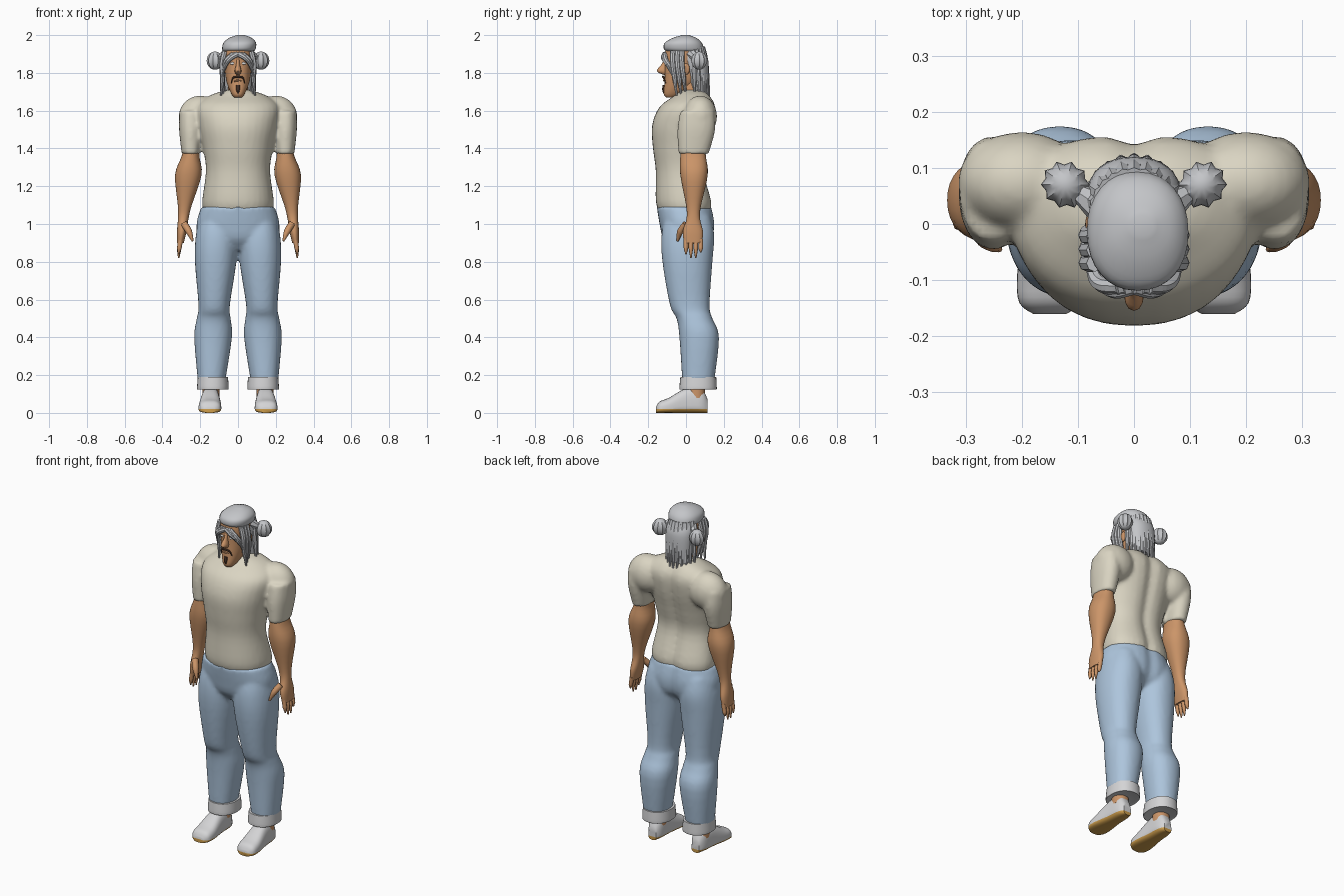
import bpy, bmesh, math
from mathutils import Matrix, Vector

if "Cube" in bpy.data.objects:
    bpy.data.objects.remove(bpy.data.objects["Cube"])


def material(name, red, green, blue):
    mat = bpy.data.materials.new(name)
    mat.use_nodes = True
    mat.diffuse_color = (red, green, blue, 1)
    shader = next(node for node in mat.node_tree.nodes if node.type == "BSDF_PRINCIPLED")
    shader.inputs["Base Color"].default_value = (red, green, blue, 1)
    return mat


cream = material("cream_cotton", .7, .66, .54)
denim = material("light_denim", .42, .56, .72)
skin = material("tan_skin", .6, .3, .14)
silver = material("silver_hair", .55, .56, .58)
canvas = material("pale_canvas", .66, .66, .67)
amber = material("amber_sole", .6, .33, .07)
brown = material("dark_beard", .1, .05, .03)
white = material("eye_white", .75, .75, .75)


def add_object(name, data, *materials):
    for mat in materials:
        data.materials.append(mat)
    obj = bpy.data.objects.new(name, data)
    bpy.context.collection.objects.link(obj)
    return obj


def finish(name, bm, *materials):
    bmesh.ops.recalc_face_normals(bm, faces=bm.faces)
    mesh = bpy.data.meshes.new(name)
    bm.to_mesh(mesh)
    bm.free()
    mesh.shade_smooth()
    mesh.set_sharp_from_angle(angle=math.radians(45))
    return add_object(name, mesh, *materials)


def smooth_rings(keys, steps=4):
    """Fill in rings along a smooth curve through the key rings."""
    rings = []
    last = len(keys) - 1
    for i in range(last):
        before, start, end, after = (
            Vector(keys[min(max(i + k, 0), last)]) for k in (-1, 0, 1, 2))
        for j in range(steps):
            t = j / steps
            leave, arrive = (end - before) / 2, (after - start) / 2
            bend = (end - start) * 3 - leave * 2 - arrive
            settle = (start - end) * 2 + leave + arrive
            rings.append(start + leave * t + bend * t ** 2 + settle * t ** 3)
    return rings + [Vector(keys[-1])]


def loft(bm, keys, x=0, top_x=None, side=1, power=2.2, widest=.5, sides=32,
         lengthwise=False, groove=0):
    """Skin over rings of (height, half width, front, back)."""
    top_x = x if top_x is None else top_x
    low, high = keys[0][0], keys[-1][0]
    rings = []
    for height, half, front, back in smooth_rings(keys):
        centre = x + (top_x - x) * (height - low) / (high - low)
        middle = front + (back - front) * widest
        ring = []
        for k in range(sides):
            angle = math.tau * k / sides
            c, s = (math.copysign(abs(w) ** (2 / power), w)
                    for w in (math.cos(angle), math.sin(angle)))
            across = centre + half * c
            depth = middle + s * (back - middle if s > 0 else middle - front)
            if s > 0:
                depth -= groove * math.exp(-(across / .035) ** 2)
            across *= side
            ring.append(bm.verts.new((across, height, depth) if lengthwise
                                     else (across, depth, height)))
        rings.append(ring)
    for lower, upper in zip(rings, rings[1:]):
        for k in range(sides):
            bm.faces.new((lower[k - 1], lower[k], upper[k], upper[k - 1]))
    bm.faces.new(rings[0])
    bm.faces.new(rings[-1])
    return bm


def part(name, mat, keys, **options):
    return finish(name, loft(bmesh.new(), keys, **options), mat)


def add_ball(bm, centre, size, ridge=1, turn=0):
    verts = bmesh.ops.create_uvsphere(bm, u_segments=20, v_segments=12, radius=1)["verts"]
    for v in verts:
        if round(math.atan2(v.co.y, v.co.x) / math.tau * 20) % 2:
            v.co.xy *= ridge
    place = (Matrix.Translation(centre) @ Matrix.Rotation(turn, 4, "Z")
             @ Matrix.Diagonal((*size, 1)))
    bmesh.ops.transform(bm, matrix=place, verts=verts)
    return bm


def fuse(obj):
    """Blend overlapping volumes into one soft surface."""
    remesh = obj.modifiers.new("fuse", "REMESH")
    remesh.mode, remesh.voxel_size, remesh.use_smooth_shade = "VOXEL", .011, True
    soften = obj.modifiers.new("soften", "SMOOTH")
    soften.factor, soften.iterations = .5, 5


def strand(name, mat, radius, points, side=1, smooth=False):
    """Tube through the points, tapering towards its tip."""
    curve = bpy.data.curves.new(name, "CURVE")
    curve.dimensions, curve.bevel_depth, curve.bevel_resolution = "3D", radius, 2
    curve.resolution_u, curve.use_fill_caps = 6, True
    spline = curve.splines.new("BEZIER")
    spline.use_smooth = smooth
    spline.bezier_points.add(len(points) - 1)
    for i, (knot, (x, y, z)) in enumerate(zip(spline.bezier_points, points)):
        knot.co = (side * x, y, z)
        knot.radius = 1 - .7 * (i / (len(points) - 1)) ** 3
        knot.handle_left_type = knot.handle_right_type = "AUTO"
    return add_object(name, curve, mat)


# Shirt: torso, shoulders and sleeves blended together
shirt = loft(bmesh.new(), [
    (1.06, .18, -.14, .13), (1.12, .19, -.16, .14), (1.28, .17, -.16, .1),
    (1.4, .185, -.175, .12), (1.52, .21, -.18, .15), (1.62, .22, -.14, .16),
    (1.68, .15, -.06, .13), (1.71, .06, -.03, .09)], widest=.6, groove=.02)
for side in (1, -1):
    loft(shirt, [(1.37, .048, -.04, .12), (1.5, .062, -.045, .155), (1.6, .06, -.03, .15)],
         x=.25, side=side)
    add_ball(shirt, (side * .2, .075, 1.57), (.115, .09, .11))
fuse(finish("shirt", shirt, cream))

# Jeans: hips and legs blended together
jeans = loft(bmesh.new(), [
    (.86, .12, -.07, .08), (.92, .2, -.12, .14), (1, .22, -.14, .155),
    (1.09, .195, -.155, .14)], groove=.015)
for side in (1, -1):
    loft(jeans, [
        (.17, .073, -.02, .15), (.4, .1, -.035, .175), (.5, .09, -.05, .14),
        (.57, .083, -.085, .125), (.8, .11, -.125, .14), (.94, .11, -.13, .15),
        (1.04, .09, -.11, .13)], x=.14, top_x=.11, side=side)
fuse(finish("jeans", jeans, denim))

for side, tag in ((1, "left"), (-1, "right")):
    # Turned-up cuff, ankle and shoe
    part(tag + "_cuff", canvas, [(.125, .08, -.03, .16), (.13, .084, -.035, .163),
         (.19, .08, -.03, .16)], x=.133, side=side)
    part(tag + "_ankle", skin, [(.08, .045, .01, .1), (.16, .045, .01, .1)], x=.144, side=side)
    shoe = loft(bmesh.new(), [
        (-.16, .03, 0, .03), (-.14, .055, 0, .06), (-.09, .06, 0, .08), (0, .05, 0, .13),
        (.08, .043, 0, .13), (.115, .025, 0, .07)],
        x=.15, top_x=.143, side=side, power=2.8, widest=.3, lengthwise=True)
    bmesh.ops.bisect_plane(shoe, geom=[*shoe.verts, *shoe.edges, *shoe.faces],
                           plane_co=(0, 0, .02), plane_no=(0, 0, 1))
    for face in shoe.faces:
        face.material_index = int(face.calc_center_median().z < .02)
    finish(tag + "_shoe", shoe, canvas, amber)

    # Arm, palm, fingers and thumb
    part(tag + "_arm", skin, [
        (.9, .018, -.01, .085), (.96, .025, -.017, .09), (1.03, .028, .003, .074),
        (1.1, .037, 0, .08), (1.26, .07, -.03, .115), (1.36, .047, -.03, .105),
        (1.44, .04, -.02, .1)], x=.305, top_x=.242, side=side)
    for i, tip in enumerate((.84, .82, .82, .85)):
        y = .026 * i
        strand(f"{tag}_finger_{i + 1}", skin, .013,
               [(.303, y, .92), (.311, y, .87), (.314, y, tip)], side, True)
    strand(tag + "_thumb", skin, .019,
           [(.285, 0, 1), (.26, -.03, .96), (.24, -.045, .91)], side, True)

    # Ear, eye and moustache
    finish(tag + "_ear", add_ball(bmesh.new(), (side * .077, 0, 1.82), (.01, .02, .03)), skin)
    finish(tag + "_eye", add_ball(bmesh.new(), (side * .03, -.106, 1.85), (.013, .006, .007)), white)
    strand(tag + "_moustache", brown, .006,
           [(0, -.121, 1.78), (.024, -.118, 1.775), (.036, -.107, 1.745)], side)

    # Ridged bun with the hair gathered into it
    bun = (side * .122, .07, 1.865)
    finish(tag + "_bun", add_ball(bmesh.new(), bun, (.045, .042, .048), .84, side * .6), silver)
    strand(tag + "_bun_tie", silver, .03, [(.06, .03, 1.9), (.12, .07, 1.865)], side)

    # Parted fringe and locks framing the face
    for i in range(3):
        shift = .012 * i
        strand(f"{tag}_fringe_{i + 1}", silver, .014, [
            (shift, -.112, 1.9), (.036 + shift, -.119 + shift / 2, 1.88 - shift / 2),
            (.064 + shift / 2, -.1 + shift, 1.845 - shift),
            (.08 + shift / 3, -.08 + shift, 1.8 - shift * 2)], side)
        strand(f"{tag}_side_lock_{i + 1}", silver, .015, [
            (.07, -.07 + shift * 2, 1.915), (.084, -.07 + shift * 2, 1.85),
            (.082, -.06 + shift * 2, 1.77), (.09 - shift, -.05 + shift * 2, 1.68)], side)

# Neck, head and face
part("neck", skin, [(1.62, .07, -.04, .1), (1.68, .055, -.03, .085), (1.78, .05, -.03, .08)])
part("head", skin, [
    (1.67, .02, -.105, -.06), (1.69, .036, -.118, -.02), (1.75, .06, -.114, .06),
    (1.82, .07, -.112, .09), (1.9, .076, -.112, .095), (1.95, .066, -.1, .08)], power=2.4)
part("nose", skin, [
    (1.79, .01, -.12, -.09), (1.81, .018, -.155, -.09), (1.845, .01, -.13, -.09),
    (1.88, .008, -.112, -.09)], sides=12)
strand("lips", skin, .005, [(-.02, -.11, 1.757), (0, -.118, 1.76), (.02, -.11, 1.757)])
strand("goatee", brown, .011, [(0, -.112, 1.735), (0, -.116, 1.71), (0, -.11, 1.68)])

# Hair cap, back mass and hanging locks
part("hair_cap", silver, [
    (1.915, .082, -.105, .09), (1.93, .089, -.118, .094), (1.96, .086, -.112, .083),
    (1.985, .06, -.07, .055), (2, .02, -.02, .015)], x=.003, top_x=.015)
part("hair_back", silver, [
    (1.7, .07, .03, .115), (1.8, .08, 0, .12), (1.88, .084, -.03, .115), (1.935, .07, -.03, .085)])
lock_count = 11
for i in range(lock_count):
    angle = math.radians(150) * (i / (lock_count - 1) - .5)
    path = []
    for t in (0, .2, .6, 1):
        reach = .065 + .027 * math.sqrt(t)
        path.append((reach * math.sin(angle), .02 + (reach + .01 * t) * math.cos(angle),
                     1.935 - .265 * t))
    strand(f"back_lock_{i + 1}", silver, .016, path)
